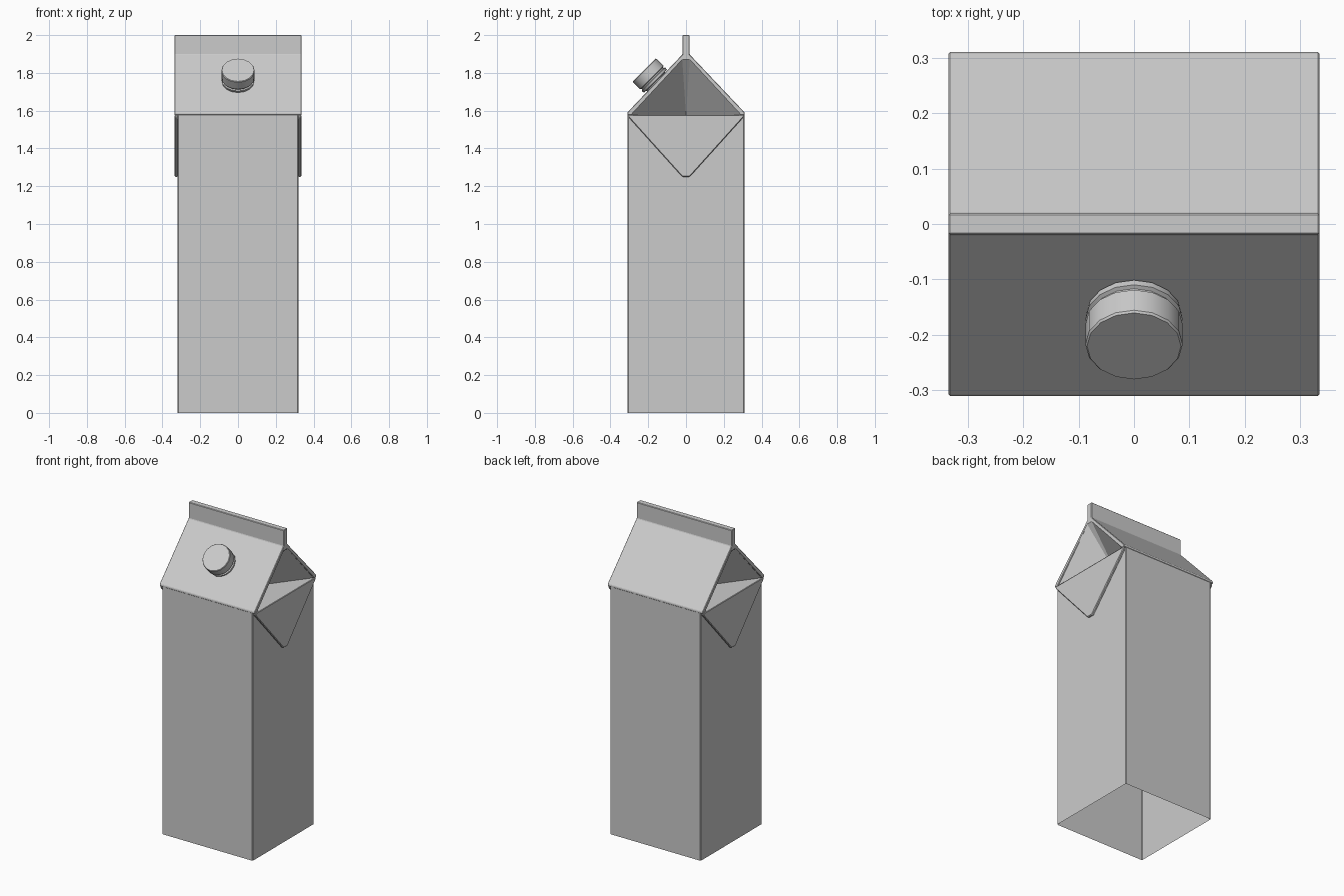
import bpy, bmesh, math
from mathutils import Vector

if "Cube" in bpy.data.objects:
    bpy.data.objects.remove(bpy.data.objects["Cube"])

W, D, SHOULDER, OUT = 0.32, 0.309, 1.578, 0.336


def make_object(name, verts, faces, bevel=0.0, mirror=False):
    me = bpy.data.meshes.new(name)
    bm = bmesh.new()
    vs = [bm.verts.new(v) for v in verts]
    for f in faces:
        bm.faces.new([vs[i] for i in f])
    if bevel:
        bmesh.ops.recalc_face_normals(bm, faces=bm.faces)
    bm.to_mesh(me)
    bm.free()
    ob = bpy.data.objects.new(name, me)
    bpy.context.collection.objects.link(ob)
    if bevel:
        b = ob.modifiers.new("Bevel", 'BEVEL')
        b.width, b.segments, b.limit_method = bevel, 1, 'ANGLE'
    if mirror:
        ob.modifiers.new("Mirror", 'MIRROR').use_axis = (True, False, False)
    return ob


def prism_x(name, profile, x0, x1, bevel, mirror=False):
    """Extrude a closed (y, z) profile along x."""
    n = len(profile)
    verts = [(x, y, z) for x in (x0, x1) for y, z in profile]
    faces = [(i, (i + 1) % n, n + (i + 1) % n, n + i) for i in range(n)]
    faces += [tuple(range(n))[::-1], tuple(range(n, 2 * n))]
    return make_object(name, verts, faces, bevel, mirror)


# Carton walls: open tube with small chamfered corners, hollow from below
c = 0.005
ring = [(-W + c, -D), (W - c, -D), (W, -D + c), (W, D - c),
        (W - c, D), (-W + c, D), (-W, D - c), (-W, -D + c)]
levels = [0.0, SHOULDER]
make_object("carton_walls",
            [(x, y, z) for z in levels for x, y in ring],
            [(i, (i + 1) % 8, 8 + (i + 1) % 8, 8 + i) for i in range(8)])

# Sloped roof panels and top seal fin as one folded sheet
half = [(-0.29, 1.576), (-0.311, 1.576), (-0.311, 1.59),
        (-0.019, 1.898), (-0.019, 2.0)]
inner = (-0.019, 1.868)
profile = [inner] + half + [(-y, z) for y, z in reversed(half)] + [(-inner[0], inner[1])]
prism_x("roof_and_fin", profile, -OUT, OUT, 0.003)

# Triangular flaps folded down over the sides
prism_x("side_flap", [(-0.305, SHOULDER), (-0.305, 1.566), (-0.02, 1.25),
                      (0.02, 1.25), (0.305, 1.566), (0.305, SHOULDER)],
        W - 0.001, OUT, 0.004, mirror=True)

# Gable ends tucked inward: flat shelf, two hanging wings and a narrow wedge
e = OUT - 0.002
make_object("gable_fold",
            [(e, -0.295, SHOULDER), (e, 0.295, SHOULDER), (0.11, 0, SHOULDER),
             (e, -0.02, 1.868), (e, 0.02, 1.868)],
            [(0, 1, 2), (0, 2, 3), (2, 1, 4), (3, 2, 4)], mirror=True)

# Screw cap with tamper ring and neck, lathed about the roof normal
axis = Vector((0, -1, 1)).normalized()
u = Vector((1, 0, 0))
v = axis.cross(u)
top = Vector((0, -0.221, 1.815))
lathe = [(0.085, 0.0), (0.088, 0.004), (0.088, 0.056), (0.081, 0.06),
         (0.081, 0.066), (0.088, 0.069), (0.086, 0.083), (0.07, 0.085), (0.07, 0.115)]
N = 16
verts = []
for r, t in lathe:
    for k in range(N):
        a = 2 * math.pi * k / N
        verts.append(top - axis * t + (u * math.cos(a) + v * math.sin(a)) * r)
faces = [tuple(range(N))]
for j in range(len(lathe) - 1):
    for k in range(N):
        n = (k + 1) % N
        faces.append((j * N + k, (j + 1) * N + k, (j + 1) * N + n, j * N + n))
cap = make_object("screw_cap", verts, faces)
bpy.context.view_layer.objects.active = cap
cap.select_set(True)
bpy.ops.object.shade_smooth_by_angle(angle=math.radians(30))
